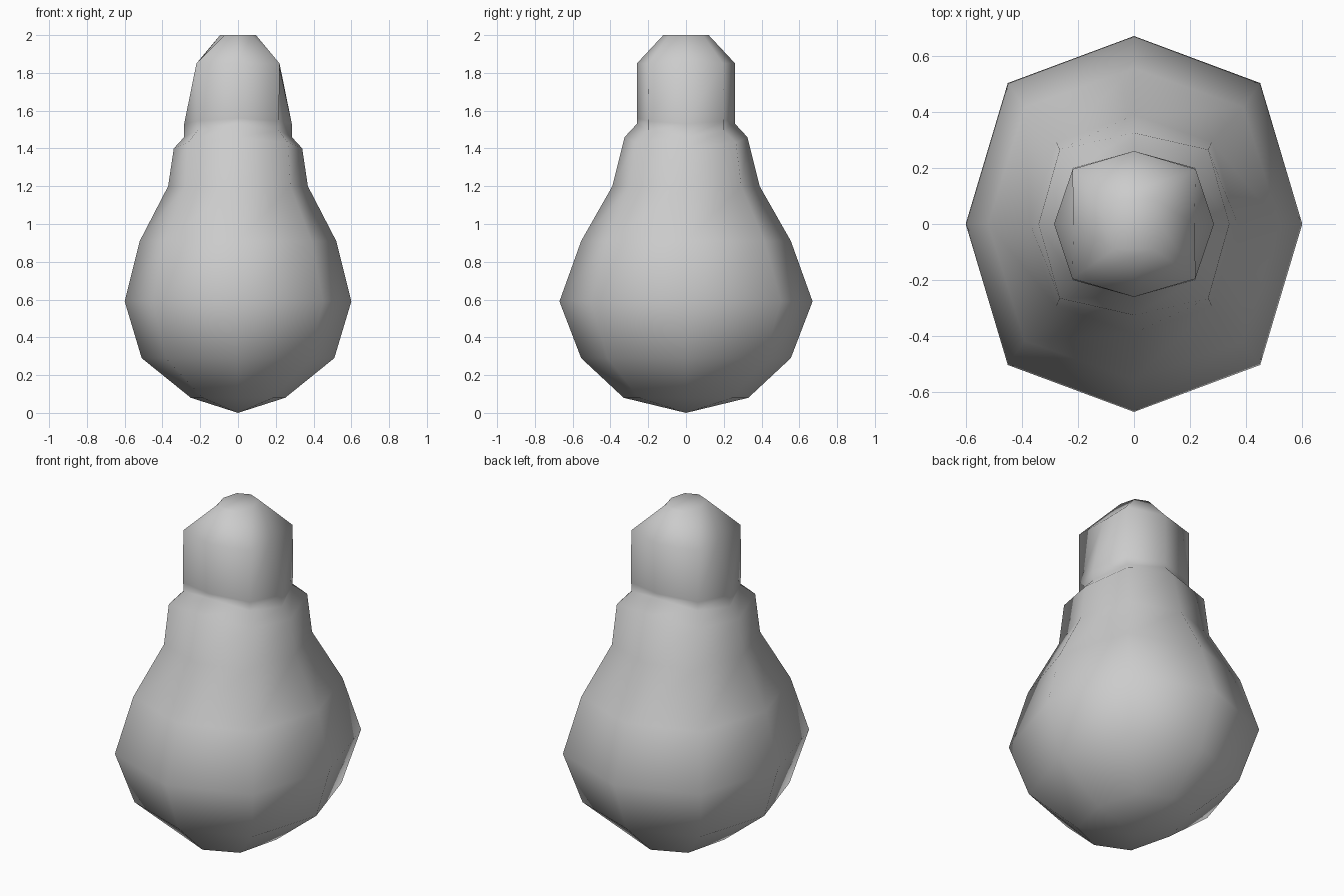
import bpy, bmesh

if "Cube" in bpy.data.objects:
    bpy.data.objects.remove(bpy.data.objects["Cube"])

# Each ring: (x radius, y radius, z at the sides, z at front/back, diagonal x, diagonal y)
def ring(rx, ry, zx, zy=None, dx=None, dy=None):
    return rx, ry, zx, zx if zy is None else zy, dx or rx * 0.75, dy or ry * 0.75

rings = [
    ring(0.25, 0.33, 0.08),                      # rounded base
    ring(0.51, 0.555, 0.29),
    ring(0.60, 0.67, 0.59),                      # widest part of the bulb
    ring(0.52, 0.555, 0.91),
    ring(0.37, 0.39, 1.20),
    ring(0.34, 0.325, 1.40, 1.46, 0.265, 0.265),  # collar shoulder, raised front and back
    ring(0.285, 0.26, 1.46, 1.53, 0.215, 0.20),
    ring(0.285, 0.26, 1.53, 1.56, 0.217, 0.20),   # neck
    ring(0.215, 0.26, 1.85, 1.85, 0.22, 0.195),
    ring(0.095, 0.12, 2.00),                     # flat tip
]

bm = bmesh.new()
bottom = bm.verts.new((0, 0, 0))
loops = []
for rx, ry, zx, zy, dx, dy in rings:
    zd = (zx + zy) / 2
    pts = [(rx, 0, zx), (dx, dy, zd), (0, ry, zy), (-dx, dy, zd),
           (-rx, 0, zx), (-dx, -dy, zd), (0, -ry, zy), (dx, -dy, zd)]
    loops.append([bm.verts.new(p) for p in pts])

# Skin between neighbouring rings, base fan and top cap
for i in range(8):
    j = (i + 1) % 8
    bm.faces.new((bottom, loops[0][j], loops[0][i]))
    for a, b in zip(loops, loops[1:]):
        bm.faces.new((a[i], a[j], b[j], b[i]))
bm.faces.new(loops[-1])
bmesh.ops.recalc_face_normals(bm, faces=bm.faces)
for f in bm.faces:
    f.smooth = True

mesh = bpy.data.meshes.new("bulb_body")
bm.to_mesh(mesh)
bm.free()
bpy.context.collection.objects.link(bpy.data.objects.new("bulb_body", mesh))
